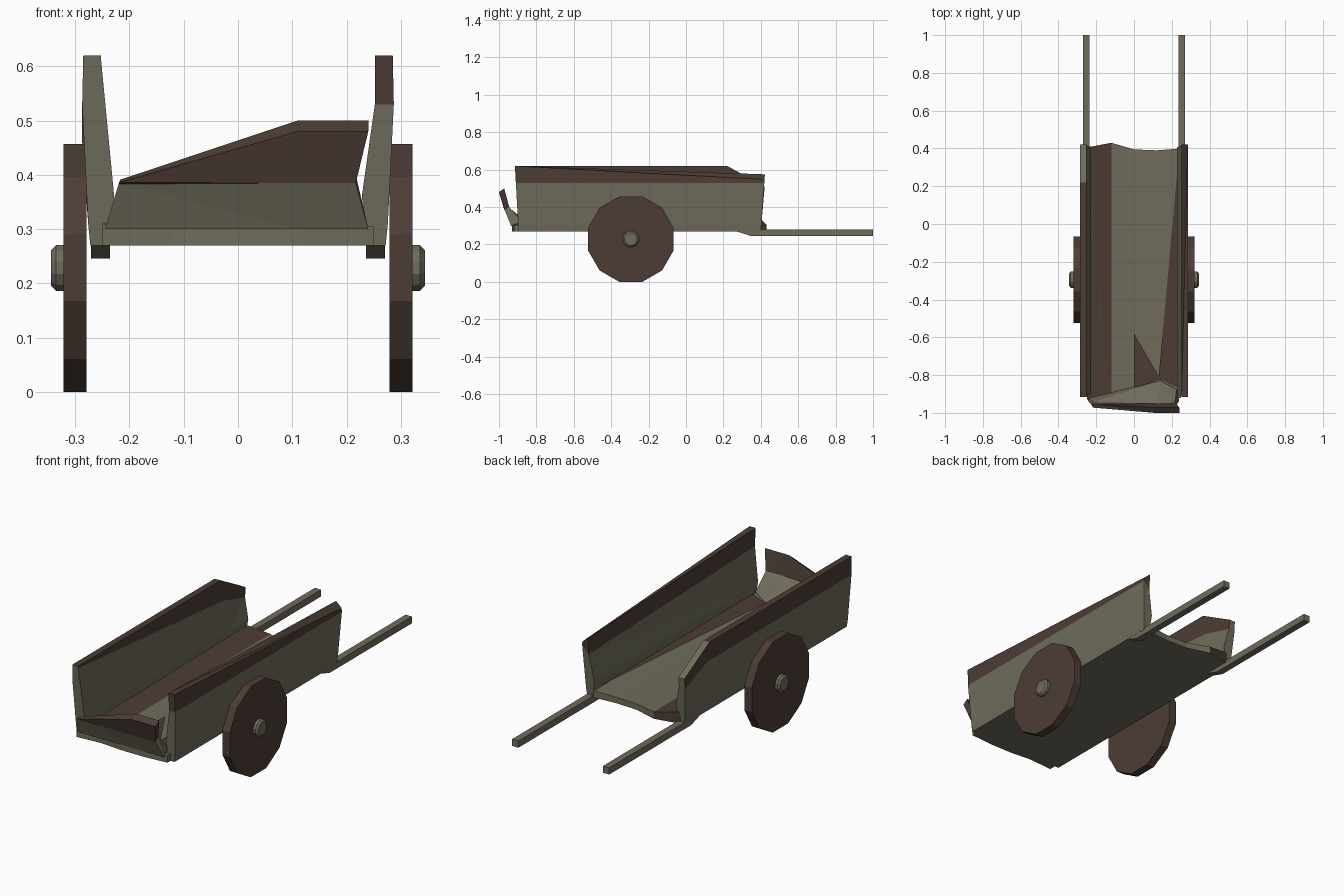
import bpy, bmesh, math
from mathutils import Matrix

if "Cube" in bpy.data.objects:
    bpy.data.objects.remove(bpy.data.objects["Cube"])


def material(name, rgb):
    m = bpy.data.materials.new(name)
    m.diffuse_color = (*rgb, 1)
    m.use_nodes = True
    m.node_tree.nodes["Principled BSDF"].inputs["Base Color"].default_value = m.diffuse_color
    return m


KHAKI = material("khaki_wood", (0.16, 0.15, 0.105))
BROWN = material("brown_wood", (0.073, 0.046, 0.036))


def finish(bm, name):
    bmesh.ops.recalc_face_normals(bm, faces=bm.faces[:])
    me = bpy.data.meshes.new(name)
    bm.to_mesh(me)
    bm.free()
    me.materials.append(KHAKI)
    me.materials.append(BROWN)
    ob = bpy.data.objects.new(name, me)
    bpy.context.collection.objects.link(ob)
    return ob


def loft(name, rings, brown=lambda span, seg: False, caps=()):
    """Skin equal rings (up one side, down the other); brown() picks colour per face."""
    bm = bmesh.new()
    vs = [[bm.verts.new(p) for p in r] for r in rings]
    n = len(rings[0])
    for s in range(len(vs) - 1):
        for i in range(n):
            j = (i + 1) % n
            f = bm.faces.new((vs[s][i], vs[s][j], vs[s + 1][j], vs[s + 1][i]))
            f.material_index = int(brown(s, i))
    for end in (0, -1):
        r = vs[end]
        for i in range(n // 2 - 1):
            f = bm.faces.new((r[i], r[i + 1], r[n - 2 - i], r[n - 1 - i]))
            f.material_index = int((end, i) in caps)
    bmesh.ops.triangulate(bm, faces=bm.faces[:])
    return finish(bm, name)


def wall_ring(side, y_low, y_top, bend_out, bend_in, top_out, top_in):
    def y(z):
        return y_low + (y_top - y_low) * (z - 0.27) / 0.35
    pts = [(0.272, 0.27), (0.276, 0.31), (0.287, bend_out), (0.285, top_out),
           (0.252, top_in), (0.252, bend_in), (0.228, 0.36), (0.24, 0.27)]
    return [(side * x, y(z), z) for x, z in pts]


# side walls: the left one has a cut back corner, the right one slopes down
loft("left_wall", [
    wall_ring(-1, -0.895, -0.915, 0.53, 0.61, 0.62, 0.62),
    wall_ring(-1, 0.28, 0.22, 0.53, 0.51, 0.62, 0.62),
    wall_ring(-1, 0.40, 0.43, 0.46, 0.46, 0.51, 0.51)],
    lambda s, i: i in (2, 4) or (i == 3 and s == 0))
loft("right_wall", [
    wall_ring(1, -0.895, -0.915, 0.53, 0.53, 0.62, 0.62),
    wall_ring(1, 0.40, 0.425, 0.53, 0.49, 0.548, 0.575)],
    lambda s, i: i in (2, 3, 4), caps={(0, 2), (-1, 2)})

# floor: uneven planks, flat underneath
floor_x = [(-0.25, -0.93, 0.405, 0.33), (-0.12, -0.92, 0.43, 0.305),
           (0.0, -0.93, 0.395, 0.30), (0.12, -0.93, 0.39, 0.30),
           (0.25, -0.92, 0.40, 0.305)]
loft("floor", [[(x, y0, 0.27), (x, y0, min(z, 0.31)), (x, y1, z), (x, y1, 0.27)]
               for x, y0, y1, z in floor_x],
     lambda s, i: s == 0 and i in (1, 2))

# brown patches on the floor boards
for nm, tri in (("floor_patch_side", [(0.24, 0.4), (0.13, -0.82), (0.24, -0.87)]),
                ("floor_patch_front", [(0, -0.58), (0, -0.87), (0.14, -0.82)])):
    bm = bmesh.new()
    bm.faces.new([bm.verts.new((x, y, 0.309)) for x, y in tri]).material_index = 1
    finish(bm, nm)

# front board: bent forward, broken lower on its left
loft("front_board", [
    [(-0.245, -0.935, 0.30), (-0.22, -0.965, 0.383), (-0.218, -0.972, 0.386),
     (-0.217, -0.955, 0.391), (-0.217, -0.943, 0.385), (-0.24, -0.92, 0.30)],
    [(0.11, -0.935, 0.30), (0.11, -0.97, 0.385), (0.11, -1.0, 0.48),
     (0.11, -0.972, 0.50), (0.12, -0.95, 0.40), (0.14, -0.83, 0.305)],
    [(0.24, -0.935, 0.30), (0.217, -0.97, 0.385), (0.24, -1.0, 0.48),
     (0.24, -0.972, 0.50), (0.217, -0.945, 0.40), (0.225, -0.875, 0.32)]],
    lambda s, i: i in (1, 2, 3), caps={(-1, 1)})

# handles
for side, nm in ((-1, "left"), (1, "right")):
    loft(nm + "_handle", [
        [(side * 0.236, y, zb), (side * 0.236, y, 0.28),
         (side * 0.271, y, 0.28), (side * 0.271, y, zb)]
        for y, zb in ((0.27, 0.27), (0.345, 0.246), (1.0, 0.246))])

    # wheel and chamfered hub
    def disc(name, radii, sides, x0, x1, mat):
        bm = bmesh.new()
        rot = Matrix.Translation((side * (x0 + x1) / 2, -0.295, 0.2285)) \
            @ Matrix.Rotation(side * math.pi / 2, 4, 'Y') \
            @ Matrix.Rotation(math.pi / sides, 4, 'Z')
        bmesh.ops.create_cone(bm, cap_ends=True, segments=sides, radius1=radii[0],
                              radius2=radii[1], depth=x1 - x0, matrix=rot)
        for f in bm.faces:
            f.material_index = mat
        finish(bm, name)

    r = 0.2285 / math.cos(math.pi / 12)
    disc(nm + "_wheel", (r, r), 12, 0.279, 0.321, 1)
    disc(nm + "_hub", (0.044, 0.044), 12, 0.315, 0.335, 0)
    disc(nm + "_hub_cap", (0.044, 0.034), 12, 0.335, 0.344, 0)
